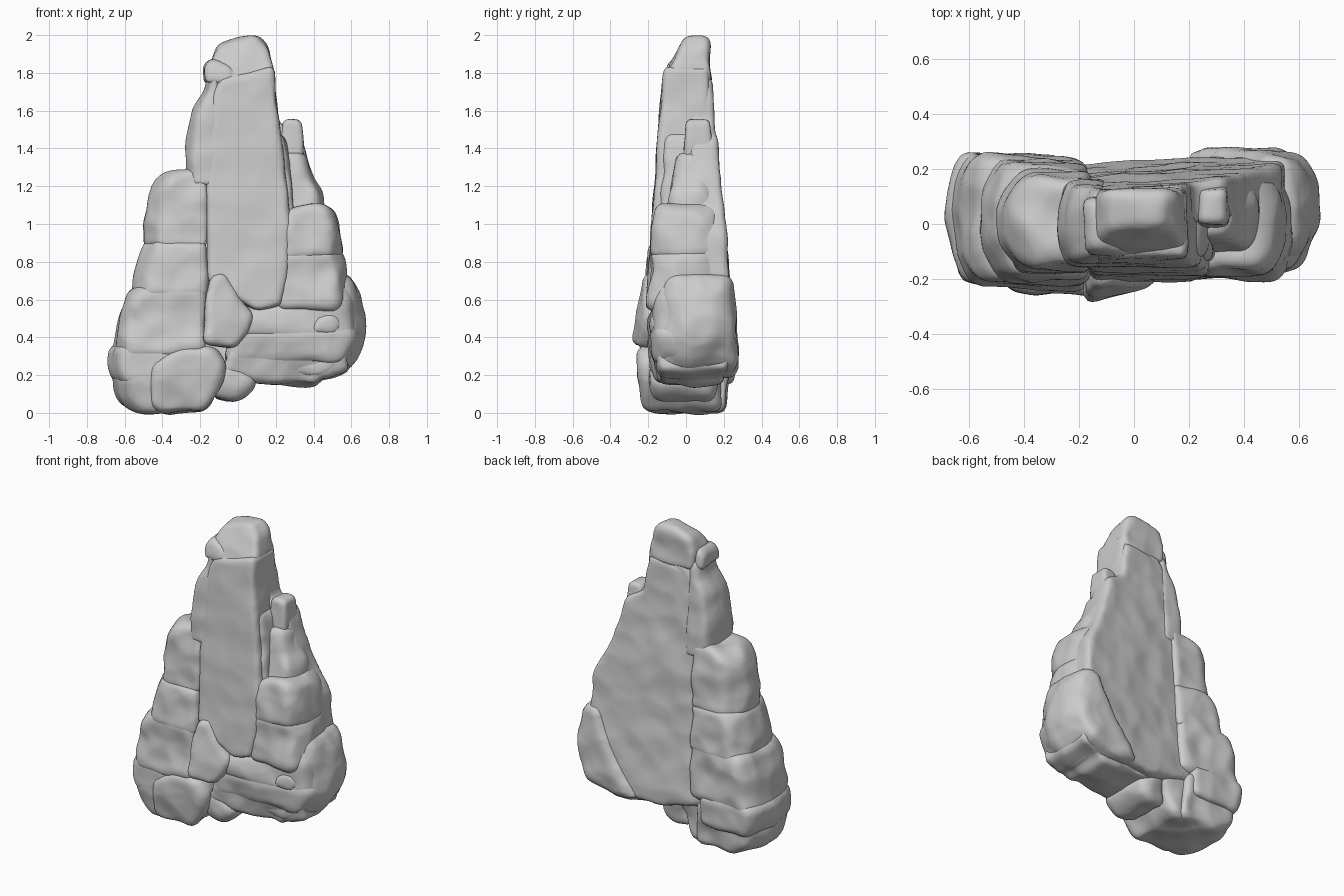
import bpy, bmesh

# Shared weathering textures: broad bulges and chipped facets
bulge = bpy.data.textures.new("bulge", 'CLOUDS')
bulge.noise_scale = 0.22
bulge.noise_depth = 1
chips = bpy.data.textures.new("chips", 'VORONOI')
chips.noise_scale = 0.17


def rock(name, outline, front, back, bevel=0.04, yaw=0.0, rough=0.035, inset=0.0):
    """Rock block: xz outline, y of front/back given as (bottom, top), yaw slants it in plan,
    inset pulls the outer end of the front and back faces toward the middle of the cliff."""
    zs = [p[1] for p in outline]
    xs = [p[0] for p in outline]
    z0, z1, xc = min(zs), max(zs), (min(xs) + max(xs)) / 2
    bm = bmesh.new()
    rings = []
    for t in ((0, .3, .7, 1) if inset else (0, 1)):
        k = 1 - inset if t in (0, 1) else 1
        ring = []
        for x, z in outline:
            h = (z - z0) / (z1 - z0)
            f = front[0] + (front[1] - front[0]) * h
            b = back[0] + (back[1] - back[0]) * h
            ring.append(bm.verts.new((x * k, f + (b - f) * t + yaw * (x - xc), z)))
        rings.append(ring)
    n = len(outline)
    bm.faces.new(rings[0])
    bm.faces.new(rings[-1][::-1])
    for a, b in zip(rings, rings[1:]):
        for i in range(n):
            j = (i + 1) % n
            bm.faces.new((a[i], b[i], b[j], a[j]))
    bmesh.ops.recalc_face_normals(bm, faces=bm.faces)
    bmesh.ops.bevel(bm, geom=bm.edges[:], offset=bevel, segments=2, profile=0.5,
                    affect='EDGES', clamp_overlap=True)
    me = bpy.data.meshes.new(name)
    bm.to_mesh(me)
    bm.free()
    ob = bpy.data.objects.new(name, me)
    bpy.context.collection.objects.link(ob)
    m = ob.modifiers.new("remesh", 'REMESH')
    m.mode = 'VOXEL'
    m.voxel_size = 0.016
    m.use_smooth_shade = True
    for tex, strength, mid in ((bulge, rough, 0.5), (chips, rough * 0.8, 0.4)):
        d = ob.modifiers.new("weather", 'DISPLACE')
        d.texture = tex
        d.texture_coords = 'GLOBAL'
        d.strength = strength
        d.mid_level = mid
    s = ob.modifiers.new("soften", 'SMOOTH')
    s.factor = 0.5
    s.iterations = 3
    return ob


# Summit
rock("summit_cap", [(-.13, 1.74), (-.14, 1.86), (-.10, 1.95), (-.02, 1.98), (.10, 2.0), (.16, 1.94),
                    (.19, 1.82), (.18, 1.74)], (-.13, .0), (.135, .12), .025, rough=.025)
rock("summit_nub", [(-.18, 1.74), (-.18, 1.84), (-.13, 1.88), (-.05, 1.84), (.0, 1.79), (-.04, 1.74)],
     (-.125, -.09), (.10, .09), .025, rough=.02)

# Tall central face, its broken right edge and the slab behind
rock("central_face", [(-.16, .70), (-.17, 1.2), (-.14, 1.70), (-.09, 1.78), (.05, 1.80),
                      (.19, 1.84), (.21, 1.6), (.25, 1.3), (.28, 1.0), (.27, .75),
                      (.23, .57), (.10, .54), (-.05, .62)],
     (-.215, -.12), (.15, .125), .025, rough=.012)
rock("face_edge", [(.15, .66), (.18, 1.5), (.25, 1.46), (.285, 1.2), (.30, 1.0), (.28, .66)],
     (-.17, -.11), (.15, .12), .03, rough=.03)
rock("back_slab", [(-.35, .28), (-.30, 1.1), (-.17, 1.5), (-.12, 1.75), (.18, 1.78), (.22, 1.54),
                   (.33, 1.47), (.38, 1.30), (.44, 1.12), (.53, .95), (.55, .70), (.45, .40),
                   (.30, .20), (.05, .19)], (.0, .0), (.235, .135), .025, yaw=.07, rough=.02)

# Left buttress, stacked from the shoulder down
rock("left_shoulder", [(-.28, 1.2), (-.27, 1.45), (-.24, 1.61), (-.18, 1.70), (-.16, 1.80),
                       (-.11, 1.80), (-.11, 1.2)], (-.165, -.115), (.165, .12), .025,
     rough=.022, inset=.12)
rock("left_upper_block", [(-.50, .87), (-.48, 1.08), (-.44, 1.24), (-.36, 1.28), (-.18, 1.30),
                          (-.18, .87)], (-.19, -.155), (.20, .165), inset=.16)
rock("left_middle_block", [(-.57, .60), (-.54, .76), (-.49, .92), (-.18, .92), (-.18, .60)],
     (-.215, -.19), (.235, .205), yaw=-.03, inset=.12)
rock("left_lower_block", [(-.66, .28), (-.64, .50), (-.58, .66), (-.40, .69), (-.18, .68),
                          (-.19, .32)], (-.235, -.205), (.245, .23), yaw=-.04, inset=.08)
rock("left_ledge", [(-.68, .25), (-.67, .36), (-.50, .37), (-.28, .35), (-.28, .15), (-.64, .15)],
     (-.22, -.22), (.255, .255), inset=.07)
rock("left_foot", [(-.65, .08), (-.65, .24), (-.40, .32), (-.25, .30), (-.22, .01), (-.52, .0)],
     (-.20, -.23), (.21, .24), inset=.09)
rock("front_foot", [(-.46, .03), (-.46, .25), (-.30, .34), (-.12, .34), (-.07, .27), (-.11, .12),
                    (-.18, .01), (-.40, .0)], (-.23, -.25), (.18, .19), .05)
rock("small_foot", [(-.14, .08), (-.02, .055), (.05, .09), (.10, .17), (.03, .23), (-.08, .28)],
     (-.16, -.19), (.14, .18), .04)
rock("front_knob", [(-.18, .37), (-.17, .60), (-.14, .72), (-.07, .75), (-.01, .64), (.08, .52),
                    (.05, .42), (-.02, .34)], (-.265, -.21), (.0, .0), .025, yaw=.2, rough=.02)

# Right buttress, spire down to the base
rock("right_spire", [(.22, 1.2), (.23, 1.55), (.27, 1.56), (.34, 1.55), (.345, 1.40), (.35, 1.2)],
     (-.02, .0), (.16, .13), .035, rough=.02)
rock("right_upper_block", [(.22, 1.0), (.25, 1.37), (.36, 1.38), (.39, 1.24), (.44, 1.18),
                           (.46, 1.0)], (-.12, -.04), (.17, .15), inset=.08)
rock("right_middle_block", [(.24, .80), (.27, 1.08), (.40, 1.11), (.50, 1.09), (.54, .98),
                            (.56, .82)], (-.195, -.165), (.19, .17), inset=.08)
rock("right_middle_layer", [(.22, .55), (.24, .87), (.55, .87), (.57, .72), (.57, .55)],
     (-.20, -.185), (.20, .19), inset=.08)

# Base: one rounded end lobe with bedded layers across its front
rock("base_lobe", [(.18, .20), (.30, .34), (.42, .52), (.50, .74), (.60, .73), (.65, .63),
                   (.675, .46), (.66, .36), (.60, .25), (.42, .18)],
     (-.16, -.11), (.275, .25), .05, inset=.08)
rock("base_upper_layer", [(-.06, .40), (-.02, .55), (.28, .58), (.45, .66), (.56, .70), (.63, .60),
                          (.65, .48), (.64, .38)], (-.19, -.155), (.15, .12), .05, yaw=.05, inset=.08)
rock("base_middle_layer", [(-.08, .26), (-.04, .44), (.40, .46), (.65, .48), (.66, .38), (.60, .26)],
     (-.185, -.19), (.17, .17), .05, yaw=.05, inset=.08)
rock("base_lower_layer", [(-.08, .22), (-.04, .34), (.58, .34), (.58, .23), (.43, .19), (.41, .155),
                          (.10, .165)], (-.14, -.185), (.19, .21), .05, yaw=.08)
rock("base_knuckle", [(.38, .43), (.42, .51), (.52, .53), (.56, .46), (.50, .41)],
     (-.19, -.18), (.05, .05), .025, yaw=.1, rough=.02)
